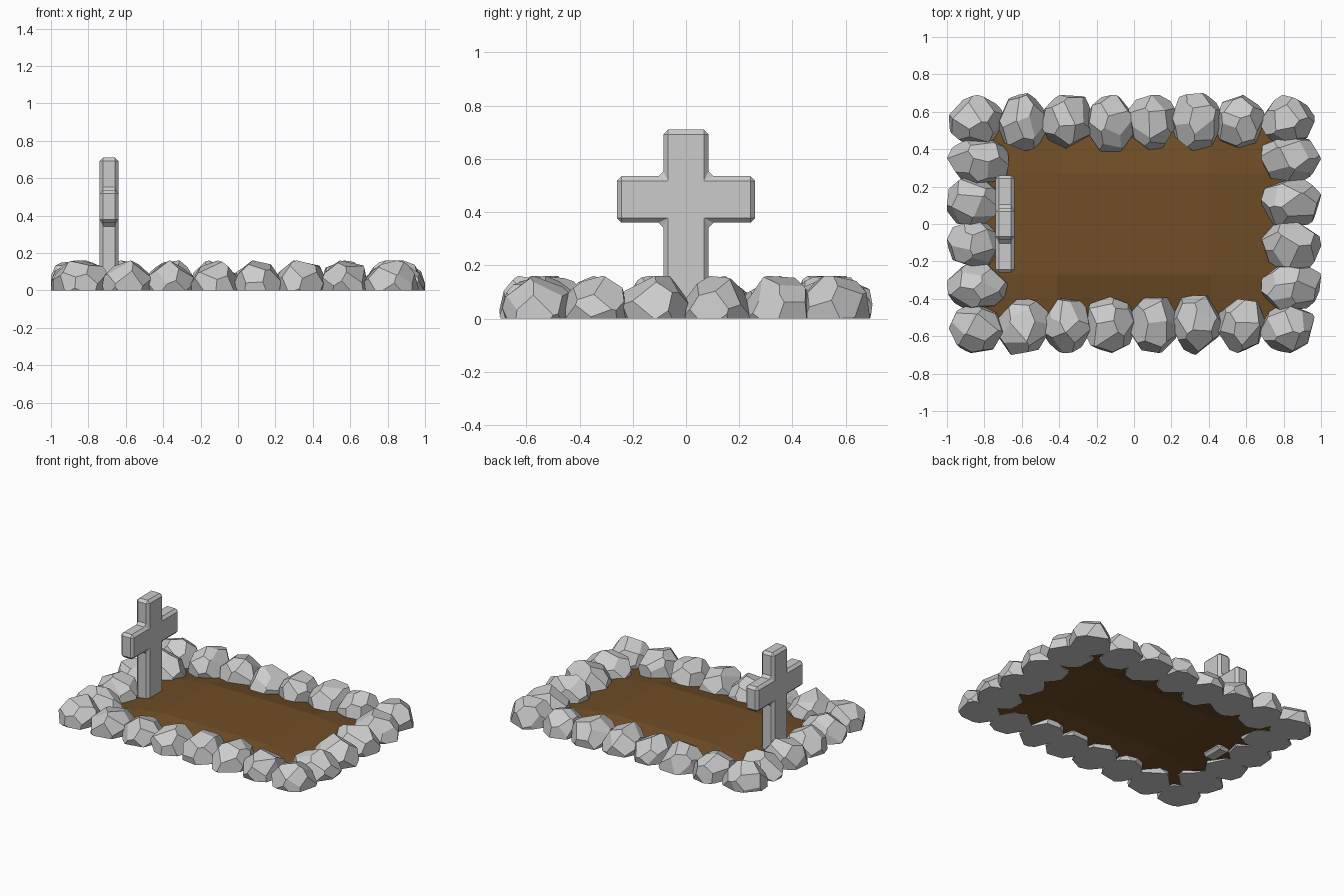
import bpy, bmesh, math, random
from mathutils import Vector

if "Cube" in bpy.data.objects:
    bpy.data.objects.remove(bpy.data.objects["Cube"])

random.seed(11)


def finish(name, bm):
    bmesh.ops.recalc_face_normals(bm, faces=bm.faces[:])
    mesh = bpy.data.meshes.new(name)
    bm.to_mesh(mesh)
    bm.free()
    ob = bpy.data.objects.new(name, mesh)
    bpy.context.collection.objects.link(ob)
    return ob


def cut(bm, co, no):
    # slice a convex solid and cap the opening
    geom = bm.verts[:] + bm.edges[:] + bm.faces[:]
    res = bmesh.ops.bisect_plane(bm, geom=geom, dist=1e-5, plane_co=co,
                                 plane_no=no, clear_outer=True)
    edges = [e for e in res["geom_cut"] if isinstance(e, bmesh.types.BMEdge)]
    if len(edges) > 2:
        bmesh.ops.edgeloop_fill(bm, edges=edges)


def stone(name, x0, x1, y0, y1, h):
    # boulder chipped by planes spread around a sphere, flat underneath
    bm = bmesh.new()
    bmesh.ops.create_cube(bm, size=3)
    n, turn = 22, random.uniform(0, 6.28)
    for i in range(n):
        z = 1 - 2 * (i + 0.5) / n
        a = i * 2.39996 + turn
        r = math.sqrt(1 - z * z)
        d = Vector((r * math.cos(a), r * math.sin(a), z))
        d += Vector([random.uniform(-0.2, 0.2) for _ in range(3)])
        d.normalize()
        cut(bm, d * random.uniform(0.93, 1.03), d)
    cut(bm, Vector((0, 0, -0.12)), Vector((0, 0, -1)))
    # fit to its place in the border
    lo = [min(v.co[k] for v in bm.verts) for k in range(3)]
    hi = [max(v.co[k] for v in bm.verts) for k in range(3)]
    box = ((x0, x1), (y0, y1), (0, h))
    for v in bm.verts:
        for k in range(3):
            t = (v.co[k] - lo[k]) / (hi[k] - lo[k])
            v.co[k] = box[k][0] + t * (box[k][1] - box[k][0])
    finish(name, bm)


# long stone borders: x start, x end, inner y, outer y
row = [(-.99, -.70, .42, .69), (-.73, -.46, .39, .70), (-.50, -.23, .40, .69),
       (-.26, .01, .38, .69), (-.03, .23, .39, .69), (.20, .47, .38, .70),
       (.44, .70, .40, .69), (.67, .965, .42, .69)]
for i, (x0, x1, yi, yo) in enumerate(row):
    stone(f"back_stone_{i}", x0, x1, yi, yo, 0.16)
    stone(f"front_stone_{i}", x0, x1, -yo, -yi, 0.16)

# end stone borders
for i, (y0, y1, inner) in enumerate([(.22, .47, .67), (-.01, .25, .71),
                                     (-.24, .02, .71), (-.46, -.21, .67)]):
    stone(f"head_stone_{i}", -1, -inner, y0, y1, 0.16)
    stone(f"foot_stone_{i}", .68, 1, y0, y1, 0.16)

# soil mound: open sheet with a raised middle
bm = bmesh.new()
bmesh.ops.create_grid(bm, x_segments=4, y_segments=4, size=1)
for v in bm.verts:
    edge = max(abs(v.co.x), abs(v.co.y)) > 0.9
    v.co = (v.co.x * 0.82, v.co.y * 0.54, 0.001 if edge else 0.06)
soil = finish("soil_mound", bm)
mat = bpy.data.materials.new("soil_brown")
mat.diffuse_color = (0.16, 0.075, 0.02, 1)
mat.use_nodes = True
mat.node_tree.nodes["Principled BSDF"].inputs["Base Color"].default_value = mat.diffuse_color
soil.data.materials.append(mat)

# stone cross with chamfered edges
half = [(.085, 0), (.085, .36), (.26, .36), (.26, .535), (.085, .535), (.085, .71)]
outline = half + [(-y, z) for y, z in reversed(half)]
bm = bmesh.new()
face = bm.faces.new([bm.verts.new((-.74, y, z)) for y, z in outline])
ext = bmesh.ops.extrude_face_region(bm, geom=[face])
for v in ext["geom"]:
    if isinstance(v, bmesh.types.BMVert):
        v.co.x = -.64
if not any(len(f.verts) == 12 and f.calc_center_median().x < -.73 for f in bm.faces):
    bm.faces.new([v for v in bm.verts][:12])
cross = finish("cross", bm)
bev = cross.modifiers.new("chamfer", "BEVEL")
bev.width = 0.018
bev.segments = 1
bev.limit_method = "ANGLE"
